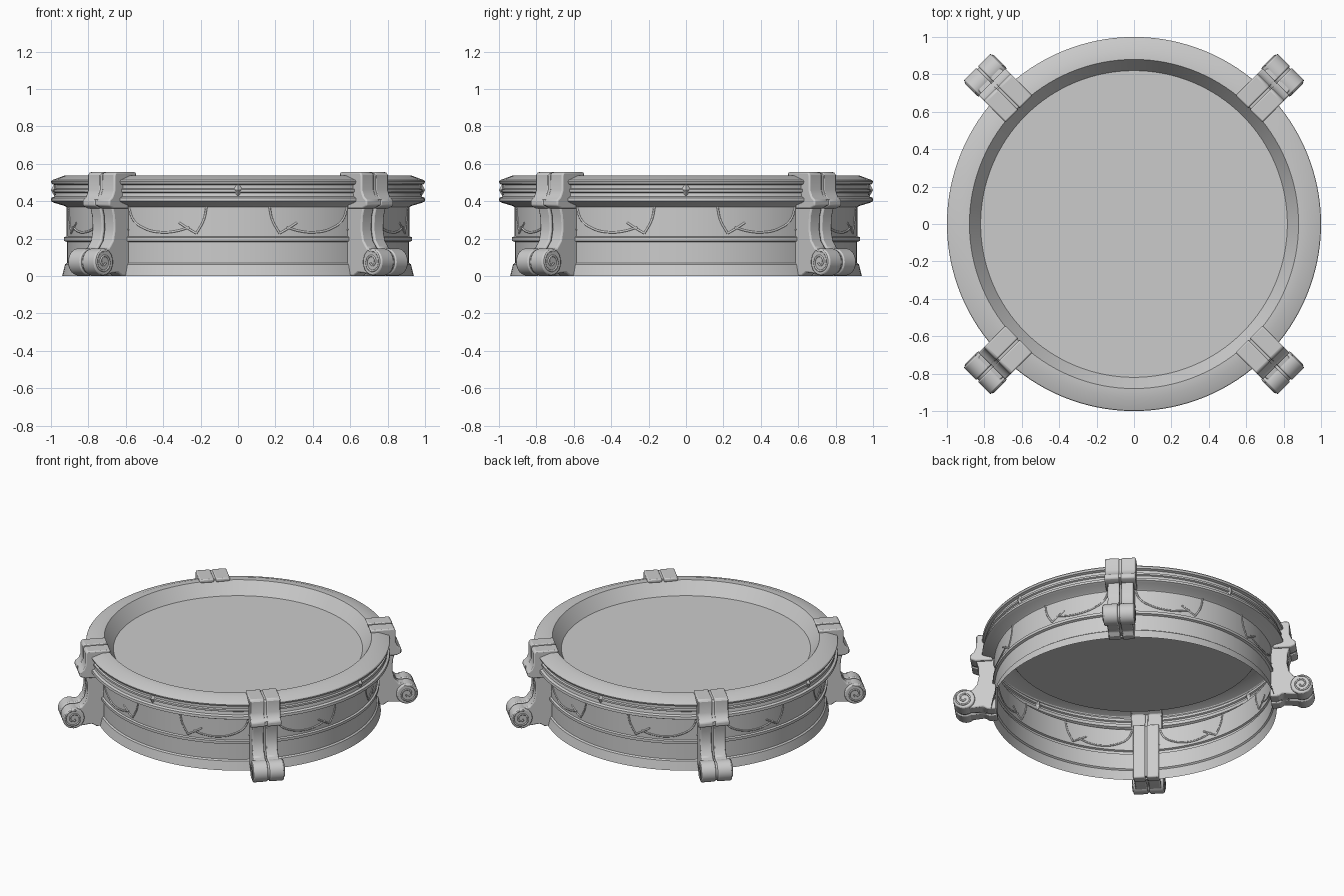
import bpy, bmesh
from math import sin, cos, pi, radians

if "Cube" in bpy.data.objects:
    bpy.data.objects.remove(bpy.data.objects["Cube"])


def finish(name, bm, rot=0.0, bevel=0.0, recalc=True):
    if recalc:
        bmesh.ops.recalc_face_normals(bm, faces=bm.faces)
    me = bpy.data.meshes.new(name)
    bm.to_mesh(me)
    bm.free()
    me.shade_smooth()
    me.set_sharp_from_angle(angle=radians(30))
    ob = bpy.data.objects.new(name, me)
    bpy.context.collection.objects.link(ob)
    ob.rotation_euler.z = rot
    if bevel:
        m = ob.modifiers.new("soft_edges", 'BEVEL')
        m.width, m.segments, m.limit_method = bevel, 2, 'ANGLE'
        m.angle_limit = radians(35)
    return ob


def revolve(name, prof, n=128):
    """Open sheet turned around z; prof runs from the centre outwards."""
    bm = bmesh.new()
    rings = []
    for r, z in prof:
        rings.append([bm.verts.new((r * cos(2 * pi * i / n), r * sin(2 * pi * i / n), z))
                      for i in range(n)])
    for a, b in zip(rings, rings[1:]):
        for i in range(n):
            j = (i + 1) % n
            bm.faces.new((a[i], b[i], b[j], a[j]))
    bm.faces.new(rings[0])
    return finish(name, bm, recalc=False)


def prism(bm, prof, y0, y1):
    """Extrude an (r, z) outline sideways."""
    a = [bm.verts.new((r, y0, z)) for r, z in prof]
    b = [bm.verts.new((r, y1, z)) for r, z in prof]
    bm.faces.new(a)
    bm.faces.new(b[::-1])
    n = len(prof)
    for i in range(n):
        j = (i + 1) % n
        bm.faces.new((a[i], b[i], b[j], a[j]))


def tube(name, strokes, radius, rot=0.0, smooth=True):
    """Thin moulding following 3D point lists."""
    cu = bpy.data.curves.new(name, 'CURVE')
    cu.dimensions = '3D'
    cu.bevel_depth, cu.bevel_resolution, cu.resolution_u = radius, 1, 6
    cu.use_fill_caps = True
    for pts in strokes:
        s = cu.splines.new('BEZIER')
        s.bezier_points.add(len(pts) - 1)
        for p, co in zip(s.bezier_points, pts):
            p.co = co
            p.handle_left_type = p.handle_right_type = 'AUTO'
    ob = bpy.data.objects.new(name, cu)
    bpy.context.collection.objects.link(ob)
    ob.rotation_euler.z = rot
    return ob


# Basin: floor, sloped lip, moulded rim, wall, bead and flared base, open below
revolve("basin", [
    (.82, .45), (.88, .538), (.93, .536), (.995, .512), (1.0, .505), (.995, .492),
    (.978, .486), (.978, .468), (.988, .463), (.988, .450), (.978, .445), (.982, .425),
    (.998, .418), (1.0, .400), (.985, .392), (.925, .374), (.918, .368), (.918, .212),
    (.93, .207), (.93, .188), (.915, .182), (.915, .07), (.925, .062), (.94, .0)])

# Side outlines of the bracket, x = distance from centre
head = [(.87, .53), (.87, .555), (1.025, .555), (1.035, .54), (1.035, .46), (1.05, .425),
        (1.075, .405), (1.075, .375), (1.04, .36), (.925, .36), (.95, .5)]
column = [(.905, .40), (1.045, .40), (1.022, .32), (1.018, .25), (1.03, .19),
          (1.06, .15), (1.12, .14), (1.12, .01), (1.06, .012), (.99, .02), (.96, .0), (.905, .0)]
sc, sr = (1.115, .075), .072
scroll = [(sc[0] + sr * cos(2 * pi * i / 28), sc[1] + sr * sin(2 * pi * i / 28))
          for i in range(28)]


def shrink(prof, k):
    c = sum(p[0] for p in prof) / len(prof), sum(p[1] for p in prof) / len(prof)
    return [(c[0] + (p[0] - c[0]) * k, c[1] + (p[1] - c[1]) * k) for p in prof]


def wall(deg, z):
    return (.918 * cos(radians(deg)), .918 * sin(radians(deg)), z)


for k in range(4):
    rot = pi / 4 + k * pi / 2

    # Bracket: two rounded lobes with a groove between them
    for part, prof, half, cut in (("head", head, .102, .94), ("column", column, .085, .0),
                                  ("scroll", scroll, .102, .88)):
        bm = bmesh.new()
        for s in (-1, 1):
            prism(bm, prof, s * .006, s * half)
        ob = finish(f"bracket_{part}_{k}", bm, rot, .008)
        if cut:
            bm = bmesh.new()
            prism(bm, shrink(prof, cut), -.02, .02)
            finish(f"bracket_{part}_core_{k}", bm, rot)
    bm = bmesh.new()
    prism(bm, [(.91, .39), (1.005, .39), (1.005, .2), (1.04, .13), (1.1, .12), (1.1, .03),
               (.91, .01)], -.02, .02)
    finish(f"bracket_column_core_{k}", bm, rot)

    # Volute spirals on both sides of the scroll
    spirals = []
    for s in (-1, 1):
        spirals.append([(sc[0] + r * cos(t), s * .102, sc[1] + r * sin(t))
                        for i in range(15)
                        for r, t in [(.064 - .0038 * i, pi * .6 - i * pi / 4)]])
    tube(f"volute_{k}", spirals, .006, rot)

    # Fan mouldings on the wall, mirrored about the bracket
    strokes = []
    for s in (-1, 1):
        for line in (((34.5, .374), (33.5, .30), (31, .228)),
                     ((31, .228), (28, .255), (25, .285)),
                     ((28.5, .26), (24, .24), (18, .234), (12, .255), (7.5, .30), (5.5, .37)),
                     ((5.5, .25), (0, .20))):
            strokes.append([wall(s * d, z) for d, z in line])
    tube(f"fan_moulding_{k}", strokes, .006, rot)

    # Small diamond stud on the rim between brackets
    bm = bmesh.new()
    ring = [bm.verts.new(p) for p in ((.98, .026, .46), (.98, 0, .497),
                                      (.98, -.026, .46), (.98, 0, .423))]
    tip, back = bm.verts.new((1.0, 0, .46)), bm.verts.new((.965, 0, .46))
    for i in range(4):
        bm.faces.new((ring[i], ring[(i + 1) % 4], tip))
        bm.faces.new((ring[(i + 1) % 4], ring[i], back))
    finish(f"rim_diamond_{k}", bm, k * pi / 2)
